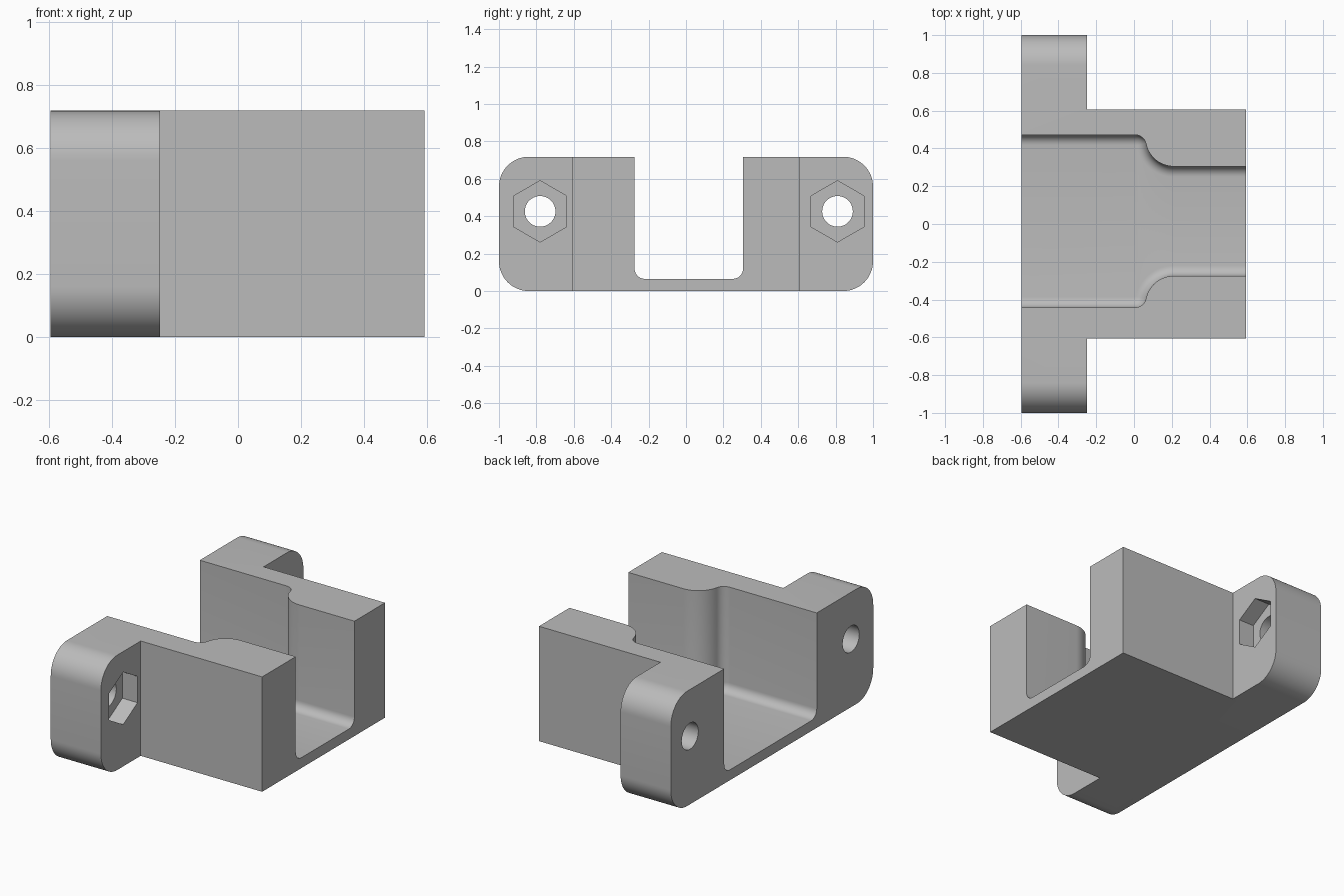
import bpy, bmesh
from math import sin, cos, atan2, pi, radians, sqrt

default = bpy.data.objects.get("Cube")
if default:
    bpy.data.objects.remove(default, do_unlink=True)

X0, X1, EAR_X = -0.595, 0.592, -0.248     # back plate and body extents
HEIGHT, BODY_Y, FLOOR = 0.718, 0.607, 0.065
MID = 0.015                               # channel and bolt centre line
WIDE, NARROW = 0.457, 0.29                # channel half widths
R_IN, R_OUT, FILLET = 0.06, 0.15, 0.055
HOLE_Y, HOLE_Z = 0.795, 0.426

grey = bpy.data.materials.new("plain grey")
grey.use_nodes = True
colour = (0.5, 0.5, 0.5, 1)
grey.diffuse_color = colour
grey.node_tree.nodes["Principled BSDF"].inputs["Base Color"].default_value = colour


def finish(name, bm):
    bmesh.ops.recalc_face_normals(bm, faces=bm.faces)
    mesh = bpy.data.meshes.new(name)
    bm.to_mesh(mesh)
    bm.free()
    mesh.materials.append(grey)
    obj = bpy.data.objects.new(name, mesh)
    bpy.context.collection.objects.link(obj)
    return obj


def loft(name, rings):
    """Solid through matching closed rings of points."""
    bm = bmesh.new()
    loops = [[bm.verts.new(p) for p in ring] for ring in rings]
    for a, b in zip(loops, loops[1:]):
        for i in range(len(a)):
            j = (i + 1) % len(a)
            bm.faces.new((a[i], a[j], b[j], b[i]))
    bm.faces.new(loops[0])
    bm.faces.new(loops[-1])
    return finish(name, bm)


def prism_x(name, sides, radius, x0, x1, y, z):
    angles = [pi / 2 + 2 * pi * i / sides for i in range(sides)]
    return loft(name, [[(x, y + radius * cos(a), z + radius * sin(a))
                        for a in angles] for x in (x0, x1)])


def channel_ring(inset, z):
    """Channel outline with S-shaped steps, shrunk sideways by inset."""
    dy = (NARROW + R_OUT) - (WIDE - R_IN)
    dx = sqrt((R_IN + R_OUT) ** 2 - dy ** 2)
    turn = atan2(dy, dx)
    c1, c2 = (0.005, WIDE - R_IN), (0.005 + dx, NARROW + R_OUT)
    n = 14
    half = [(X0 - 0.2, WIDE - inset)]
    for i in range(n + 1):
        a = pi / 2 + (turn - pi / 2) * i / n
        half.append((c1[0] + (R_IN - inset) * cos(a), c1[1] + (R_IN - inset) * sin(a)))
    for i in range(1, n + 1):
        a = pi + turn + (pi / 2 - turn) * i / n
        half.append((c2[0] + (R_OUT + inset) * cos(a), c2[1] + (R_OUT + inset) * sin(a)))
    half.append((X1 + 0.2, NARROW - inset))
    return ([(x, MID + y, z) for x, y in half]
            + [(x, MID - y, z) for x, y in reversed(half)])


# Bracket: T-shaped block with rounded ears
outline = [(X0, -1), (EAR_X, -1), (EAR_X, -BODY_Y), (X1, -BODY_Y),
           (X1, BODY_Y), (EAR_X, BODY_Y), (EAR_X, 1), (X0, 1)]
bracket = loft("bracket", [[(x, y, z) for x, y in outline] for z in (0, HEIGHT)])
bm = bmesh.new()
bm.from_mesh(bracket.data)
ear_edges = [e for e in bm.edges
             if all(abs(v.co.y) > 0.99 for v in e.verts)
             and abs(e.verts[0].co.x - e.verts[1].co.x) > 0.1]
bmesh.ops.bevel(bm, geom=ear_edges, offset=0.16, offset_type='OFFSET',
                segments=16, profile=0.5, affect='EDGES')
bm.to_mesh(bracket.data)
bm.free()

# Channel cutter with a filleted floor
rings = []
for i in range(9):
    a = pi / 2 * i / 8
    rings.append(channel_ring(FILLET * (1 - sin(a)), FLOOR + FILLET * (1 - cos(a))))
rings.append(channel_ring(0, HEIGHT + 0.2))
cutters = [loft("channel_cutter", rings)]

# Bolt holes and hexagonal nut pockets in both ears
for side, label in ((1, "back"), (-1, "front")):
    y = MID + side * HOLE_Y
    cutters.append(prism_x(label + "_bolt_hole_cutter", 40, 0.082,
                           X0 - 0.1, EAR_X + 0.1, y, HOLE_Z))
    cutters.append(prism_x(label + "_nut_pocket_cutter", 6, 0.164,
                           EAR_X - 0.105, EAR_X + 0.1, y, HOLE_Z))

for cutter in cutters:
    cutter.hide_render = True
    cutter.hide_set(True)
    mod = bracket.modifiers.new(cutter.name, 'BOOLEAN')
    mod.operation = 'DIFFERENCE'
    mod.solver = 'EXACT'
    mod.object = cutter

# Apply the cuts, then drop the cutters
bpy.context.view_layer.objects.active = bracket
bracket.select_set(True)
for mod in list(bracket.modifiers):
    bpy.ops.object.modifier_apply(modifier=mod.name)
for cutter in cutters:
    bpy.data.objects.remove(cutter, do_unlink=True)
bpy.ops.object.shade_smooth_by_angle(angle=radians(30))
